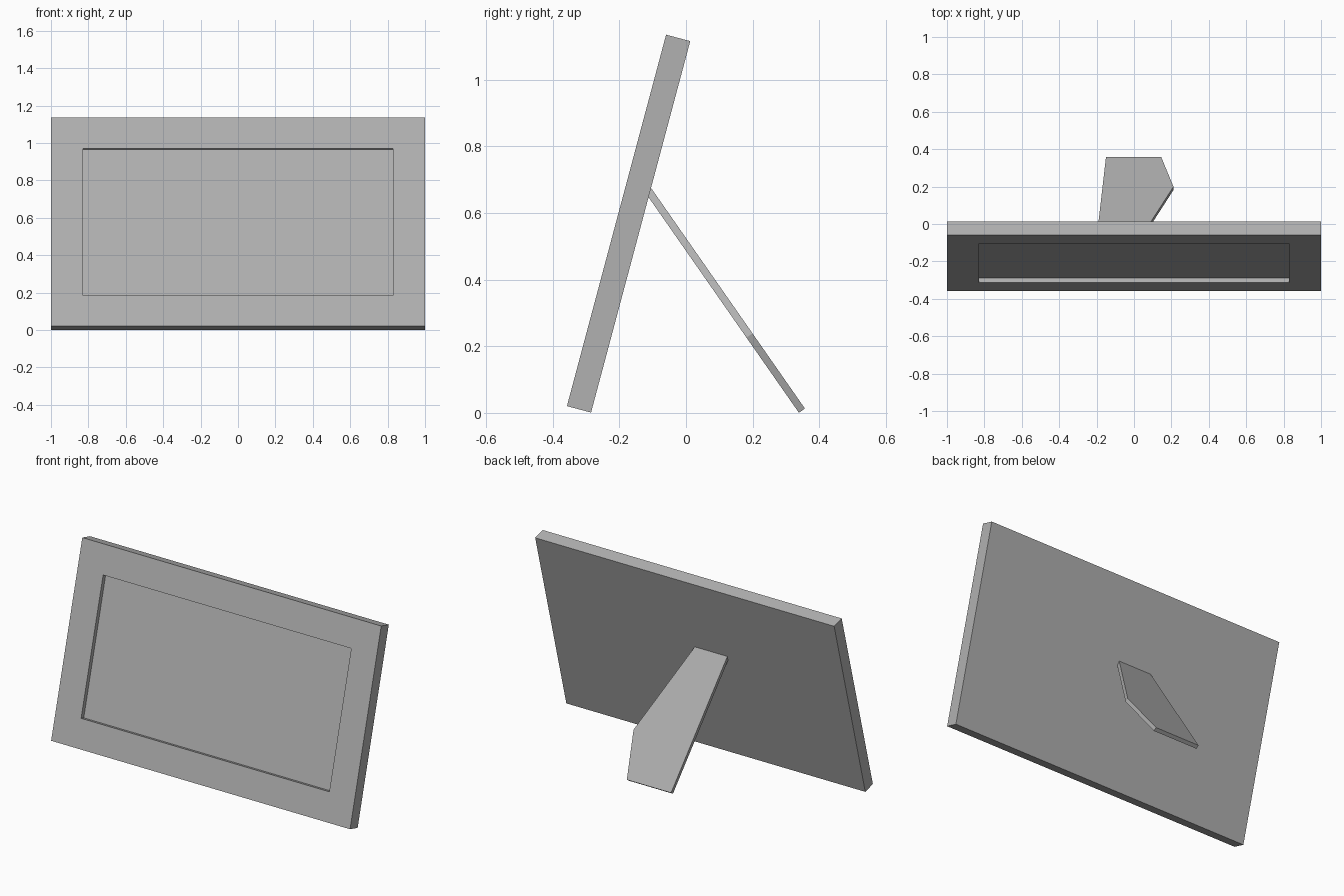
import bpy, bmesh
from math import radians

if "Cube" in bpy.data.objects:
    bpy.data.objects.remove(bpy.data.objects["Cube"])

# Mid-grey shared by both parts
grey = bpy.data.materials.new("mid_grey")
grey.diffuse_color = (0.44, 0.44, 0.44, 1)
grey.use_nodes = True
grey.node_tree.nodes["Principled BSDF"].inputs["Base Color"].default_value = grey.diffuse_color


def add_object(name, bm, loc, tilt):
    bmesh.ops.recalc_face_normals(bm, faces=bm.faces[:])
    mesh = bpy.data.meshes.new(name)
    bm.to_mesh(mesh)
    bm.free()
    mesh.materials.append(grey)
    ob = bpy.data.objects.new(name, mesh)
    ob.location = loc
    ob.rotation_euler = (radians(tilt), 0, 0)
    bpy.context.collection.objects.link(ob)
    return ob


def slab(outline, thickness):
    """Extrude an (x, z) outline from y = 0 towards -y; return bmesh and front face."""
    bm = bmesh.new()
    back = bm.faces.new([bm.verts.new((x, 0, z)) for x, z in outline])
    geom = bmesh.ops.extrude_face_region(bm, geom=[back], use_keep_orig=True)["geom"]
    moved = [v for v in geom if isinstance(v, bmesh.types.BMVert)]
    front = next(f for f in geom if isinstance(f, bmesh.types.BMFace))
    bmesh.ops.translate(bm, verts=moved, vec=(0, -thickness, 0))
    bmesh.ops.recalc_face_normals(bm, faces=bm.faces[:])
    return bm, front


# Leaning frame with a recessed picture area
HEIGHT, BORDER, RECESS = 1.154, 0.17, 0.026
bm, front = slab([(-1, 0), (1, 0), (1, HEIGHT), (-1, HEIGHT)], 0.075)
bmesh.ops.inset_region(bm, faces=[front], thickness=BORDER, use_even_offset=True)
rim = bmesh.ops.extrude_face_region(bm, geom=[front])["geom"]
bmesh.ops.translate(bm, verts=[v for v in rim if isinstance(v, bmesh.types.BMVert)],
                    vec=(0, RECESS, 0))
if front.is_valid:
    bmesh.ops.delete(bm, geom=[front], context='FACES_ONLY')
add_object("picture_frame", bm, (0, -0.285, 0.001), -14.95)

# Asymmetric easel leg behind the frame, its top set into the back
leg_outline = [(-0.15, 0), (0.146, 0), (0.211, 0.275), (0.01, 0.82), (-0.204, 0.82)]
bm, _ = slab(leg_outline, 0.022)
add_object("easel_leg", bm, (0, 0.357, 0.013), 34.9)
